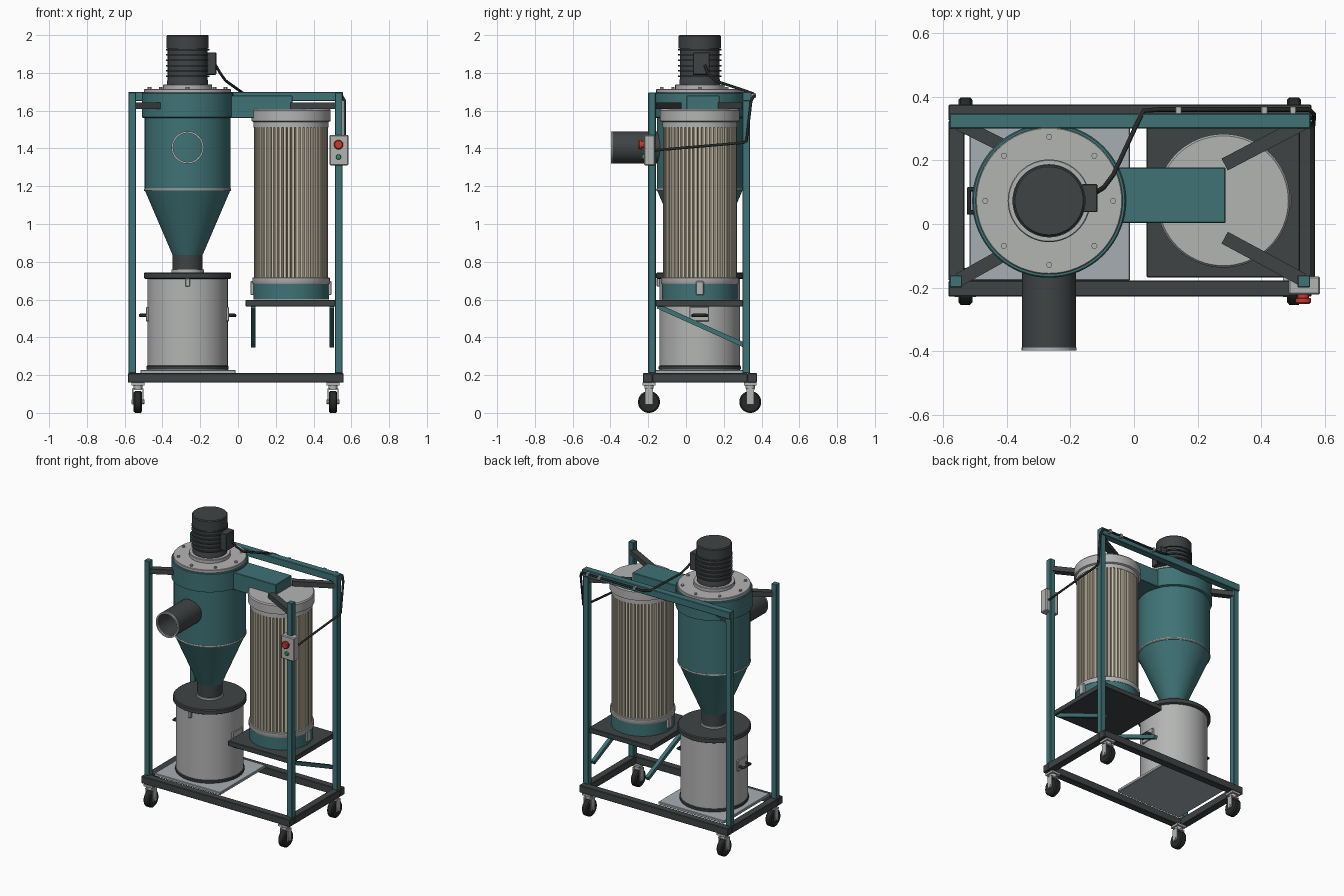
import bpy, bmesh
from math import pi, cos, sin, radians
from mathutils import Vector, Matrix

if "Cube" in bpy.data.objects:
    bpy.data.objects.remove(bpy.data.objects["Cube"])


def mat(name, r, g, b):
    m = bpy.data.materials.new(name)
    m.diffuse_color = (r, g, b, 1)
    m.use_nodes = True
    m.node_tree.nodes["Principled BSDF"].inputs["Base Color"].default_value = m.diffuse_color
    return m


TEAL = mat("teal_paint", 0.05, 0.17, 0.18)
DARK = mat("dark_steel", 0.05, 0.057, 0.06)
GREY = mat("light_grey", 0.45, 0.46, 0.45)
PALE = mat("pale_sheet", 0.38, 0.42, 0.45)
CREAM = mat("filter_cloth", 0.62, 0.56, 0.43)
BLACK = mat("black_rubber", 0.02, 0.022, 0.022)
RED = mat("red_button", 0.6, 0.04, 0.03)
GREEN = mat("green_button", 0.03, 0.3, 0.1)
CY = 0.073            # shared depth centre
CX, FX = -0.267, 0.281  # cyclone and filter axes


def finish(name, bm, material, smooth=False):
    bmesh.ops.recalc_face_normals(bm, faces=bm.faces)
    me = bpy.data.meshes.new(name)
    bm.to_mesh(me)
    bm.free()
    if smooth:
        me.polygons.foreach_set("use_smooth", [True] * len(me.polygons))
        me.set_sharp_from_angle(angle=radians(35))
    me.materials.append(material)
    ob = bpy.data.objects.new(name, me)
    bpy.context.collection.objects.link(ob)
    return ob


def box(name, lo, hi, material, bevel=0.003):
    lo, hi = Vector(lo), Vector(hi)
    bm = bmesh.new()
    bmesh.ops.create_cube(bm, size=1)
    bmesh.ops.scale(bm, vec=hi - lo, verts=bm.verts)
    bmesh.ops.translate(bm, vec=(lo + hi) / 2, verts=bm.verts)
    if bevel:
        bmesh.ops.bevel(bm, geom=bm.edges[:], offset=bevel, segments=1, affect='EDGES')
    return finish(name, bm, material)


def beam(name, a, b, w, h, material):
    """Rectangular bar from a to b."""
    a, b = Vector(a), Vector(b)
    x = (b - a).normalized()
    y = Vector((0, 0, 1)).cross(x).normalized()
    rot = Matrix((x, y, x.cross(y))).transposed().to_4x4()
    bm = bmesh.new()
    bmesh.ops.create_cube(bm, size=1)
    bmesh.ops.scale(bm, vec=((b - a).length, w, h), verts=bm.verts)
    bmesh.ops.transform(bm, matrix=Matrix.Translation((a + b) / 2) @ rot, verts=bm.verts)
    return finish(name, bm, material)


def lathe(name, origin, profile, material, axis='Z', seg=64, closed=False):
    """Revolve (radius, height) points round an axis; open profiles get end caps."""
    bm = bmesh.new()
    rings = [[bm.verts.new((r * cos(2 * pi * i / seg), r * sin(2 * pi * i / seg), z))
              for i in range(seg)] for r, z in profile]
    pairs = list(zip(rings, rings[1:]))
    if closed:
        pairs.append((rings[-1], rings[0]))
    for p, q in pairs:
        for i in range(seg):
            j = (i + 1) % seg
            bm.faces.new((p[i], p[j], q[j], q[i]))
    if not closed:
        bm.faces.new(rings[0])
        bm.faces.new(rings[-1])
    rot = {'Z': Matrix(), 'X': Matrix.Rotation(pi / 2, 4, 'Y'),
           '-Y': Matrix.Rotation(pi / 2, 4, 'X')}[axis]
    bmesh.ops.transform(bm, matrix=Matrix.Translation(origin) @ rot, verts=bm.verts)
    return finish(name, bm, material, True)


def cable(name, pts, r, material):
    cu = bpy.data.curves.new(name, 'CURVE')
    cu.dimensions = '3D'
    cu.bevel_depth, cu.bevel_resolution, cu.use_fill_caps = r, 2, True
    sp = cu.splines.new('POLY')
    sp.points.add(len(pts) - 1)
    for p, co in zip(sp.points, pts):
        p.co = (*co, 1)
    cu.materials.append(material)
    bpy.context.collection.objects.link(bpy.data.objects.new(name, cu))


# Base frame
for n, y in (("front", -0.228), ("rear", 0.325)):
    box(f"base_{n}_bar", (-0.583, y, 0.16), (0.558, y + 0.05, 0.21), DARK)
for n, x in (("left", -0.583), ("right", 0.508)):
    box(f"base_{n}_bar", (x, -0.178, 0.16), (x + 0.05, 0.325, 0.21), DARK)

# Posts, casters
for sx, px, wx in (("left", -0.56, -0.53), ("right", 0.534, 0.503)):
    for sy, py, wy in (("front", -0.18, -0.196), ("rear", 0.318, 0.34)):
        n = f"{sy}_{sx}"
        box(f"{n}_post", (px - 0.02, py - 0.02, 0.21), (px + 0.02, py + 0.02, 1.697), TEAL)
        lathe(f"{n}_wheel", (wx, wy, 0.058),
              [(0.022, -0.019), (0.05, -0.022), (0.058, -0.015), (0.058, 0.015),
               (0.05, 0.022), (0.022, 0.019)], BLACK, 'X', 40)
        lathe(f"{n}_axle", (wx, wy, 0.058), [(0.012, -0.034), (0.012, 0.034)], GREY, 'X', 16)
        for s in (-1, 1):
            x = wx + s * 0.027
            box(f"{n}_fork_side", (x - 0.003, wy - 0.02, 0.045), (x + 0.003, wy + 0.02, 0.128), GREY, 0)
        box(f"{n}_fork_top", (wx - 0.03, wy - 0.022, 0.122), (wx + 0.03, wy + 0.022, 0.13), GREY, 0)
        lathe(f"{n}_swivel", (wx, wy, 0), [(0.024, 0.13), (0.024, 0.148)], GREY, seg=24)
        box(f"{n}_caster_plate", (wx - 0.034, wy - 0.034, 0.146), (wx + 0.034, wy + 0.034, 0.16), GREY, 0)

# Rear top rail and diagonal braces
box("rear_top_rail", (-0.58, 0.3, 1.65), (0.555, 0.348, 1.699), TEAL)
for n, a, b in (("left_rear", (-0.55, 0.315), (-0.37, 0.225)), ("left_front", (-0.55, -0.175), (-0.38, -0.08)),
                ("right_rear", (0.53, 0.315), (0.285, 0.187)), ("right_front", (0.53, -0.175), (0.285, -0.043))):
    beam(f"{n}_brace", (*a, 1.626), (*b, 1.626), 0.042, 0.034, DARK)

# Drum board and collection drum
C = (CX, CY, 0)
box("drum_board", (-0.517, -0.178, 0.208), (-0.013, 0.322, 0.228), PALE)
lathe("drum_body", C, [(0.213, 0.228), (0.213, 0.712)], GREY)
lathe("drum_bottom_rim", C, [(0.216, 0.229), (0.218, 0.235), (0.218, 0.245), (0.214, 0.25)], DARK)
lathe("drum_lid", C, [(0.225, 0.71), (0.231, 0.714), (0.231, 0.738), (0.225, 0.744)], DARK)
box("drum_front_latch", (CX - 0.012, CY - 0.228, 0.668), (CX + 0.012, CY - 0.205, 0.712), GREY)
for s, n in ((-1, "left"), (1, "right")):
    def xs(a, b):
        return sorted((CX + s * a, CX + s * b))
    x0, x1 = xs(0.2, 0.219)
    box(f"drum_{n}_handle_plate", (x0, CY - 0.055, 0.485), (x1, CY + 0.05, 0.56), GREY)
    cable(f"drum_{n}_handle", [(CX + s * r, CY + y, 0.516) for r, y in
                               ((0.21, -0.036), (0.252, -0.036), (0.252, 0.036), (0.21, 0.036))], 0.009, BLACK)

# Cyclone separator
lathe("cyclone_neck", C, [(0.08, 0.74), (0.08, 0.84)], DARK)
lathe("neck_ring", C, [(0.086, 0.743), (0.086, 0.758)], GREY)
lathe("cyclone_cone", C, [(0.078, 0.832), (0.227, 1.18)], TEAL)
lathe("cyclone_barrel", C, [(0.227, 1.18), (0.227, 1.57)], TEAL)
lathe("cyclone_seam_band", C, [(0.229, 1.175), (0.231, 1.18), (0.229, 1.187)], GREY)
lathe("cyclone_collar", C, [(0.234, 1.562), (0.242, 1.566), (0.242, 1.69), (0.238, 1.695)], TEAL)
lathe("cyclone_top_flange", C, [(0.231, 1.69), (0.231, 1.711), (0.228, 1.714)], GREY)
for i in range(8):
    a = i * pi / 4
    lathe("flange_bolt", (CX + 0.201 * cos(a), CY + 0.201 * sin(a), 0), [(0.01, 1.712), (0.01, 1.724)], GREY, seg=6)

# Inlet pipe
P = (CX, 0, 1.405)
lathe("inlet_pipe", P, [(0.085, 0.12), (0.085, 0.39), (0.078, 0.39), (0.078, 0.12)], DARK, '-Y', closed=True)
lathe("inlet_rim", P, [(0.086, 0.388), (0.086, 0.397), (0.076, 0.397), (0.076, 0.388)], GREY, '-Y', closed=True)

# Motor with cooling fins
lathe("motor_flange", C, [(0.13, 1.712), (0.13, 1.735), (0.127, 1.739)], GREY)
prof = [(0.108, 1.735), (0.108, 1.76)]
for k in range(6):
    z = 1.766 + k * 0.028
    prof += [(0.105, z), (0.105, z + 0.013), (0.115, z + 0.013), (0.115, z + 0.021), (0.105, z + 0.021)]
prof += [(0.105, 1.928), (0.112, 1.928), (0.112, 1.994), (0.107, 2.0)]
lathe("motor_body", C, prof, DARK)
box("motor_terminal_box", (-0.165, 0.037, 1.79), (-0.115, 0.125, 1.908), DARK)

# Duct to filter
box("connecting_duct", (-0.12, 0.003, 1.56), (0.288, 0.178, 1.68), TEAL)

# Filter cartridge
F = (FX, CY, 0)
lathe("filter_cap", F, [(0.198, 1.512), (0.198, 1.54), (0.21, 1.545), (0.21, 1.602), (0.204, 1.61)], GREY)
lathe("filter_bottom_ring", F, [(0.203, 0.683), (0.205, 0.686), (0.205, 0.714), (0.201, 0.717)], GREY)
lathe("filter_base_pan", F, [(0.2, 0.6), (0.2, 0.69)], TEAL)
bm = bmesh.new()
N = 54
ring = []
for i in range(N):
    for r, f in ((0.196, -0.3), (0.196, 0.3), (0.178, 0.5)):
        a = 2 * pi * (i + f) / N
        ring.append(bm.verts.new((FX + r * cos(a), CY + r * sin(a), 0.71)))
ext = bmesh.ops.extrude_face_region(bm, geom=[bm.faces.new(ring)])
bmesh.ops.translate(bm, vec=(0, 0, 0.81), verts=[v for v in ext["geom"] if isinstance(v, bmesh.types.BMVert)])
finish("pleated_filter", bm, CREAM)
for s, n in ((-1, "left"), (1, "right")):
    x = FX + s * 0.205
    box(f"filter_{n}_latch", (x - 0.009, CY - 0.021, 0.625), (x + 0.009, CY + 0.021, 0.697), GREY)

# Filter shelf and struts
box("filter_shelf", (0.04, -0.168, 0.563), (0.522, 0.322, 0.598), DARK)
for n, x in (("left", 0.081), ("right", 0.497)):
    beam(f"shelf_{n}_strut", (x, -0.15, 0.565), (x, 0.31, 0.358), 0.025, 0.025, TEAL)

# Control box and buttons
box("control_box", (0.485, -0.222, 1.31), (0.585, -0.165, 1.472), GREY, 0.005)
lathe("stop_button", (0.532, -0.22, 1.42), [(0.018, 0), (0.018, 0.012), (0.025, 0.014), (0.025, 0.026), (0.02, 0.031)], RED, '-Y', 32)
lathe("start_button", (0.532, -0.22, 1.355), [(0.014, 0), (0.014, 0.01), (0.012, 0.013)], GREEN, '-Y', 24)

# Power cable and clips
cable("power_cable", [(-0.118, 0.1, 1.84), (-0.095, 0.115, 1.80), (-0.065, 0.155, 1.758), (0.008, 0.312, 1.706),
                      (0.03, 0.356, 1.69), (0.08, 0.36, 1.68), (0.55, 0.36, 1.68), (0.566, 0.345, 1.65),
                      (0.564, 0.32, 1.44), (0.562, 0.30, 1.43), (0.562, -0.17, 1.39)], 0.0075, BLACK)
for x in (0.14, 0.41, 0.5):
    box("cable_clip", (x - 0.01, 0.346, 1.668), (x + 0.01, 0.37, 1.692), GREY, 0.002)
